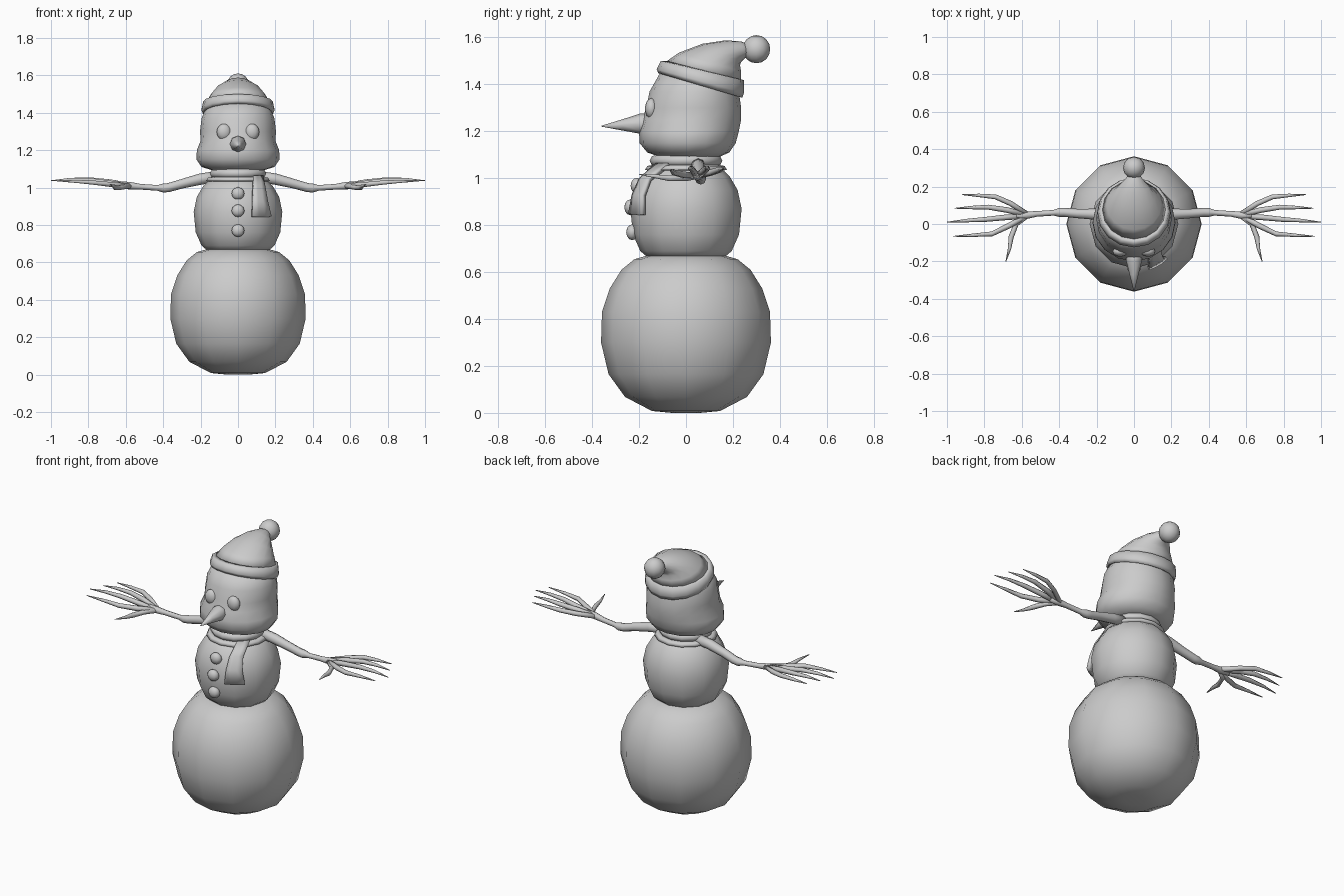
import bpy, bmesh
from math import sin, cos, pi, sqrt
from mathutils import Vector


def finish(name, bm, mirror=False):
    bmesh.ops.recalc_face_normals(bm, faces=bm.faces)
    for f in bm.faces:
        f.smooth = True
    me = bpy.data.meshes.new(name)
    bm.to_mesh(me)
    bm.free()
    ob = bpy.data.objects.new(name, me)
    bpy.context.collection.objects.link(ob)
    if mirror:
        ob.modifiers.new("mirror", 'MIRROR')
    return ob


def bridge(bm, rings, closed=False):
    """Skin a list of point rings; cap the ends unless closed."""
    vs = [[bm.verts.new(p) for p in r] for r in rings]
    n = len(vs[0])
    pairs = list(zip(vs, vs[1:])) + ([(vs[-1], vs[0])] if closed else [])
    for a, b in pairs:
        for i in range(n):
            j = (i + 1) % n
            bm.faces.new((a[i], a[j], b[j], b[i]))
    if not closed:
        bm.faces.new(vs[0])
        bm.faces.new(vs[-1])


def loft(name, rows, n=12, closed=False):
    """Rows: front y, front z, back y, back z, half width."""
    rings = []
    for yf, zf, yb, zb, w in rows:
        ring = []
        for i in range(n):
            a = 2 * pi * i / n
            t = (1 - cos(a)) / 2
            ring.append((w * sin(a), yf + (yb - yf) * t, zf + (zb - zf) * t))
        rings.append(ring)
    bm = bmesh.new()
    bridge(bm, rings, closed)
    return finish(name, bm)


def lathe(name, prof, n=12, closed=False):
    return loft(name, [(-r, z, r, z, r) for r, z in prof], n, closed)


def tube(bm, pts, n=6):
    """Points: x, y, z, radius."""
    P = [Vector(p[:3]) for p in pts]
    rings = []
    for i, p in enumerate(P):
        d = P[min(i + 1, len(P) - 1)] - P[max(i - 1, 0)]
        q = d.to_track_quat('Z', 'Y')
        r = pts[i][3]
        rings.append([p + q @ Vector((r * cos(2 * pi * k / n), r * sin(2 * pi * k / n), 0))
                      for k in range(n)])
    bridge(bm, rings)


def ball(name, c, s, u=12, v=8, mirror=False):
    bm = bmesh.new()
    bmesh.ops.create_uvsphere(bm, u_segments=u, v_segments=v, radius=1)
    for vert in bm.verts:
        vert.co = Vector((vert.co[i] * s[i] + c[i] for i in range(3)))
    return finish(name, bm, mirror)


# Stacked snowballs
lathe("lower_body", [(.06, 0), (.145, .008), (.26, .068), (.33, .165), (.362, .30),
                     (.358, .43), (.325, .53), (.275, .61), (.22, .655), (.15, .675)])
lathe("upper_body", [(.16, .66), (.195, .69), (.226, .76), (.237, .87),
                     (.22, .95), (.185, 1.01), (.13, 1.06)])

# Head with full cheeks
loft("head", [(f, z, b, z, w) for z, f, b, w in
              [(1.09, -.11, .14, .13), (1.11, -.165, .185, .195), (1.15, -.198, .212, .222),
               (1.2, -.2, .225, .22), (1.25, -.187, .235, .2), (1.3, -.17, .235, .203),
               (1.37, -.155, .225, .195), (1.45, -.11, .2, .16)]], 16)

# Face
ball("eyes", (.075, -.148, 1.297), (.039, .027, .044), mirror=True)
bm = bmesh.new()
tube(bm, [(0, -.14, 1.235, .045), (0, -.195, 1.232, .043), (0, -.27, 1.227, .024),
          (0, -.36, 1.222, .002)], 8)
finish("nose", bm)

# Buttons
for i, (y, z) in enumerate([(-.21, .968), (-.237, .876), (-.229, .77)]):
    ball("button_%d" % (i + 1), (0, y, z), (.036, .026, .034), 10, 6)

# Scarf ring and hanging end
lathe("scarf", [(.152 + .03 * cos(2 * pi * k / 8) - .027, 1.075 + .026 * sin(2 * pi * k / 8))
                for k in range(8)], 14, True)
lathe("scarf_lower_wrap", [(.13, 1.03), (.175, 1.035), (.165, 1.052), (.13, 1.06)], 14, True)
bm = bmesh.new()
prev = None
for z, R, x0, x1 in [(1.065, .155, .085, .135), (1.0, .218, .084, .148),
                     (.93, .246, .082, .16), (.847, .26, .08, .18)]:
    xs = [x0 + (x1 - x0) * k / 3 for k in range(4)]
    row = [bm.verts.new((x, -sqrt(R * R - x * x), z)) for x in xs]
    if prev:
        for k in range(3):
            bm.faces.new((prev[k], prev[k + 1], row[k + 1], row[k]))
    prev = row
flap = finish("scarf_end", bm)
m = flap.modifiers.new("thickness", 'SOLIDIFY')
m.thickness = .02
m.offset = -1

# Twig arms with fingers, mirrored
bm = bmesh.new()
tube(bm, [(.10, .05, 1.06, .03), (.20, .052, 1.045, .03), (.30, .056, 1.02, .025),
          (.37, .062, 1.0, .024), (.40, .062, .997, .024), (.43, .06, .998, .015),
          (.52, .054, 1.004, .015), (.58, .046, 1.01, .02), (.63, .045, 1.015, .018)], 8)
for f in [[(.57, .052, 1.01, .014), (.66, .11, 1.025, .014), (.74, .145, 1.037, .013),
           (.83, .153, 1.04, .009), (.92, .157, 1.04, .002)],
          [(.58, .05, 1.012, .014), (.68, .075, 1.03, .015), (.78, .09, 1.042, .013),
           (.87, .088, 1.045, .009), (.96, .084, 1.04, .002)],
          [(.58, .042, 1.01, .014), (.69, .035, 1.025, .015), (.80, .024, 1.04, .013),
           (.90, .018, 1.043, .009), (1.0, .01, 1.037, .002)],
          [(.58, .04, 1.01, .014), (.67, -.01, 1.015, .015), (.76, -.053, 1.025, .013),
           (.86, -.06, 1.032, .009), (.967, -.066, 1.035, .002)],
          [(.57, .045, 1.01, .014), (.63, .0, 1.0, .014), (.657, -.07, 1.0, .014),
           (.665, -.13, 1.008, .009), (.685, -.2, 1.017, .002)]]:
    tube(bm, f)
finish("arms", bm, True)

# Hat: folded brim, drooping cone, pompom
loft("hat_brim", [(-.09, 1.46, .21, 1.36, .16), (-.118, 1.448, .24, 1.343, .188),
                  (-.125, 1.465, .247, 1.365, .196), (-.108, 1.5, .247, 1.418, .186),
                  (-.08, 1.5, .22, 1.425, .16)], 16, True)
loft("hat_cone", [(-.095, 1.49, .235, 1.41, .175), (-.03, 1.535, .235, 1.455, .147),
                  (.07, 1.573, .23, 1.482, .115), (.17, 1.588, .235, 1.495, .08),
                  (.235, 1.583, .25, 1.51, .045), (.28, 1.565, .28, 1.53, .02)], 16)
ball("pompom", (0, .3, 1.55), (.059, .059, .06), 12, 8)
